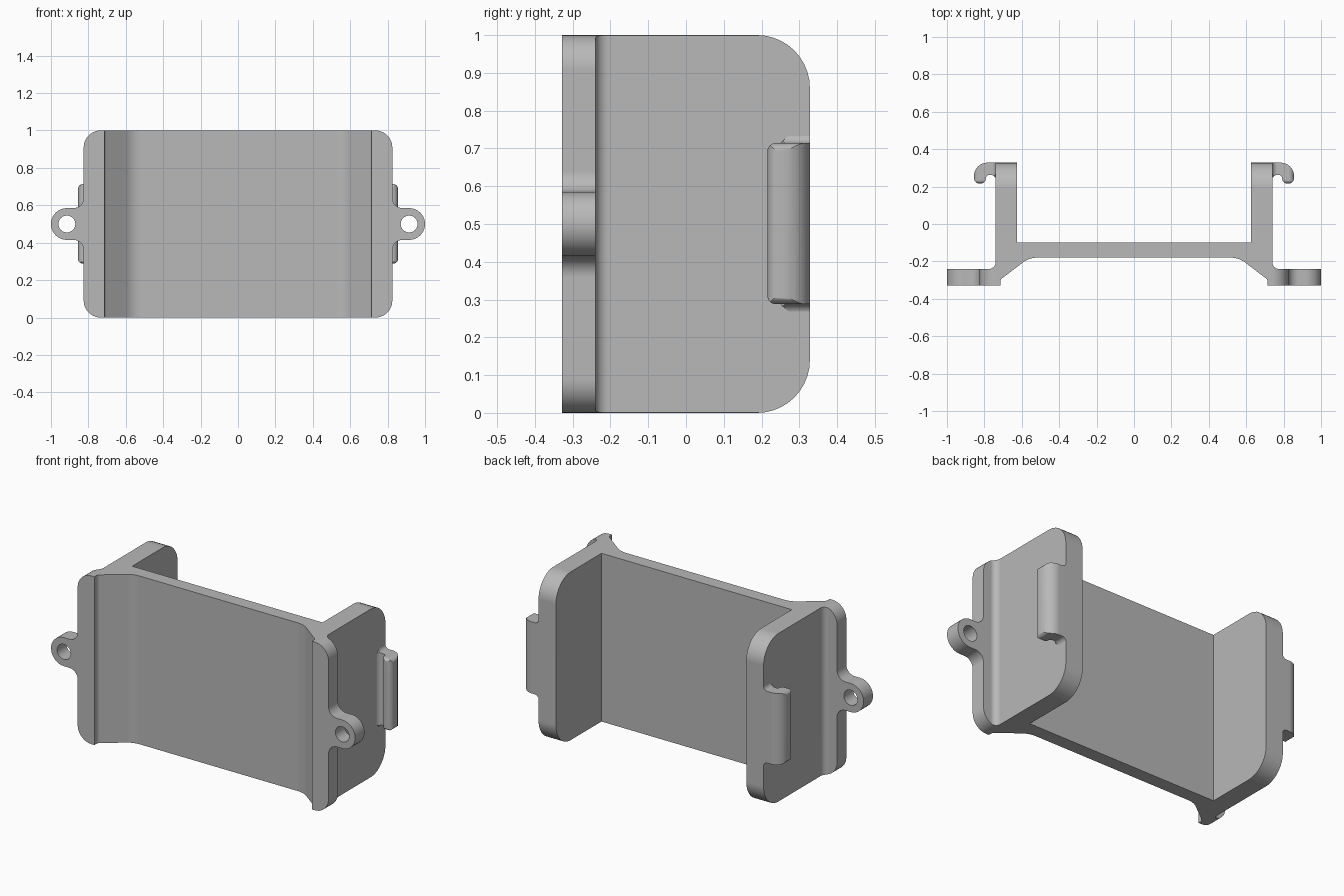
import bpy, bmesh, math
from mathutils import Vector

if "Cube" in bpy.data.objects:
    bpy.data.objects.remove(bpy.data.objects["Cube"], do_unlink=True)

grey = bpy.data.materials.new("plain grey")
grey.use_nodes = True
grey.diffuse_color = (0.48, 0.48, 0.48, 1)
grey.node_tree.nodes["Principled BSDF"].inputs["Base Color"].default_value = (0.48, 0.48, 0.48, 1)


def rounded(corners, steps=10):
    """Outline through (a, b, radius) corners, each replaced by an arc."""
    out = []
    n = len(corners)
    for i, c in enumerate(corners):
        p = Vector(c[:2])
        r = c[2] if len(c) > 2 else 0
        pts = [p]
        if r:
            u = (Vector(corners[i - 1][:2]) - p).normalized()
            v = (Vector(corners[(i + 1) % n][:2]) - p).normalized()
            half = u.angle(v) / 2
            centre = p + (u + v).normalized() * r / math.sin(half)
            start = p + u * r / math.tan(half) - centre
            end = p + v * r / math.tan(half) - centre
            turn = math.atan2(start.x * end.y - start.y * end.x, start.dot(end))
            pts = []
            for k in range(steps + 1):
                a = turn * k / steps
                pts.append(centre + Vector((start.x * math.cos(a) - start.y * math.sin(a),
                                            start.x * math.sin(a) + start.y * math.cos(a))))
        for q in pts:
            if not out or (q - out[-1]).length > 1e-4:
                out.append(q)
    return out


def mirrored(half):
    """Close a +x half outline with its mirror image."""
    return half + [(-c[0], *c[1:]) for c in reversed(half)]


def prism(name, outline, axis, low, high):
    place = {"X": lambda p, h: (h, p.x, p.y),
             "Y": lambda p, h: (p.x, h, p.y),
             "Z": lambda p, h: (p.x, p.y, h)}[axis]
    bm = bmesh.new()
    face = bm.faces.new([bm.verts.new(place(p, low)) for p in outline])
    grown = bmesh.ops.extrude_face_region(bm, geom=[face])
    shift = Vector(place(Vector((0, 0)), high - low))
    bmesh.ops.translate(bm, vec=shift, verts=[g for g in grown["geom"] if isinstance(g, bmesh.types.BMVert)])
    bmesh.ops.recalc_face_normals(bm, faces=bm.faces)
    mesh = bpy.data.meshes.new(name)
    bm.to_mesh(mesh)
    bm.free()
    mesh.materials.append(grey)
    obj = bpy.data.objects.new(name, mesh)
    bpy.context.collection.objects.link(obj)
    return obj


def activate(obj):
    bpy.ops.object.select_all(action="DESELECT")
    obj.select_set(True)
    bpy.context.view_layer.objects.active = obj


def carve(obj, cutter, operation):
    activate(obj)
    mod = obj.modifiers.new("carve", "BOOLEAN")
    mod.operation, mod.solver, mod.object = operation, "EXACT", cutter
    bpy.ops.object.modifier_apply(modifier=mod.name)
    bpy.data.objects.remove(cutter, do_unlink=True)


def finish(obj):
    activate(obj)
    bpy.ops.object.shade_smooth_by_angle(angle=math.radians(30))
    mod = obj.modifiers.new("even shading", "WEIGHTED_NORMAL")
    mod.keep_sharp = True


# Bracket: plan profile of panel, gussets, flanges and side walls
plan = mirrored([(0.56, -0.18, 0.12), (0.715, -0.298, 0.025), (0.715, -0.328),
                 (1.1, -0.328), (1.1, -0.24), (0.74, -0.24, 0.035),
                 (0.74, 0.4), (0.626, 0.4), (0.626, -0.1)])
bracket = prism("bracket", rounded(plan), "Z", -0.1, 1.1)

# Side outline rounds the back corners of the walls
side = [(-0.5, 0), (0.328, 0, 0.14), (0.328, 1, 0.14), (-0.5, 1)]
carve(bracket, prism("side_cutter", rounded(side), "X", -1.3, 1.3), "INTERSECT")

# Front outline rounds the flanges and shapes the mounting ears
front = mirrored([(0.825, 0, 0.09), (0.825, 0.415, 0.055), (1, 0.415, 0.085),
                  (1, 0.585, 0.085), (0.825, 0.585, 0.055), (0.825, 1, 0.09)])
carve(bracket, prism("front_cutter", rounded(front), "Y", -0.6, 0.6), "INTERSECT")

# Screw holes through the ears
for s in (1, -1):
    ring = [Vector((s * 0.915 + 0.045 * math.cos(t * math.tau / 40), 0.5 + 0.045 * math.sin(t * math.tau / 40)))
            for t in range(40)]
    carve(bracket, prism("hole_cutter", ring, "Y", -0.5, -0.1), "DIFFERENCE")
finish(bracket)

# Hooked clips on the outside of the walls
hook = [(0.735, 0.328), (0.855, 0.328, 0.07), (0.855, 0.216, 0.028), (0.795, 0.216, 0.028),
        (0.79, 0.262, 0.018), (0.739, 0.262, 0.026), (0.739, 0.215), (0.735, 0.215)]
flare = [(0.7, 0.25), (0.739, 0.25), (0.739, 0.288, 0.026), (0.9, 0.288),
         (0.9, 0.714), (0.739, 0.714, 0.026), (0.739, 0.75), (0.7, 0.75)]
tip = [(0.2155, 0.288, 0.022), (0.25, 0.288), (0.285, 0.255), (0.4, 0.255),
       (0.4, 0.747), (0.285, 0.747), (0.25, 0.714), (0.2155, 0.714, 0.022)]
edge = [(0.7, 0.2), (0.854, 0.2, 0.0), (0.854, 0.288, 0.03)]
flare[3:5] = [(0.856, 0.288, 0.028), (0.856, 0.714, 0.028)]
for s, name in ((1, "left_clip"), (-1, "right_clip")):
    def flip(corners):
        return rounded([(s * c[0], *c[1:]) for c in corners])
    clip = prism(name, flip(hook), "Z", 0.2, 0.8)
    carve(clip, prism("flare_cutter", flip(flare), "Y", 0.1, 0.5), "INTERSECT")
    carve(clip, prism("tip_cutter", rounded(tip), "X", -1.2, 1.2), "INTERSECT")
    finish(clip)
